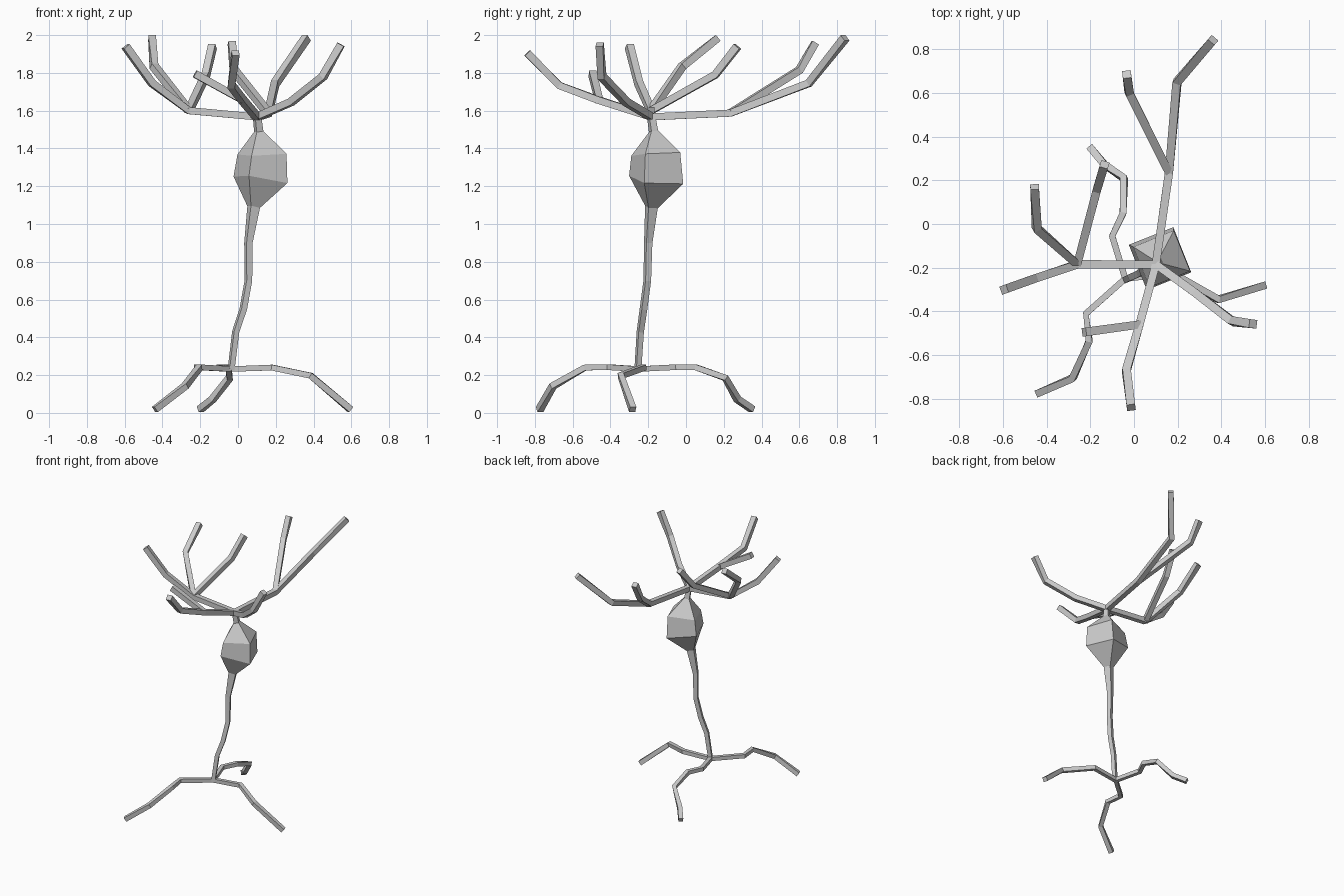
import bpy, bmesh, math
from mathutils import Vector

if "Cube" in bpy.data.objects:
    bpy.data.objects.remove(bpy.data.objects["Cube"])


def loft(name, points, radii, ref=(0, 0, 1), turn=45):
    """Capped four-sided tube through points; radii are centre-to-corner."""
    pts = [Vector(p) for p in points]
    n = len(pts)
    bm = bmesh.new()
    rings = []
    for i, p in enumerate(pts):
        t = (pts[min(i + 1, n - 1)] - pts[max(i - 1, 0)]).normalized()
        u = Vector(ref)
        u = (u - t * u.dot(t)).normalized()
        v = t.cross(u)
        ring = []
        for k in range(4):
            a = math.radians(turn + 90 * k)
            ring.append(bm.verts.new(p + radii[i] * (u * math.cos(a) + v * math.sin(a))))
        rings.append(ring)
    for a, b in zip(rings, rings[1:]):
        for k in range(4):
            j = (k + 1) % 4
            bm.faces.new((a[k], a[j], b[j], b[k]))
    bm.faces.new(rings[0][::-1])
    bm.faces.new(rings[-1])
    bmesh.ops.recalc_face_normals(bm, faces=bm.faces)
    me = bpy.data.meshes.new(name)
    bm.to_mesh(me)
    bm.free()
    ob = bpy.data.objects.new(name, me)
    bpy.context.collection.objects.link(ob)
    return ob


def branch(name, points, r0, r1):
    n = len(points) - 1
    loft(name, points, [r0 + (r1 - r0) * i / n for i in range(n + 1)])


# Stem, swollen cell body and neck in one loft: x, y, z, corner radius
body = [
    (-0.037, -0.255, 0.225, 0.020),
    (-0.012, -0.242, 0.43, 0.021),
    (0.028, -0.225, 0.55, 0.022),
    (0.055, -0.205, 0.70, 0.022),
    (0.055, -0.200, 0.90, 0.024),
    (0.083, -0.183, 1.09, 0.037),
    (0.119, -0.158, 1.234, 0.157),
    (0.127, -0.160, 1.37, 0.141),
    (0.110, -0.172, 1.49, 0.027),
    (0.100, -0.185, 1.575, 0.024),
]
a = math.radians(157)
loft("cell_body_and_stem", [b[:3] for b in body], [b[3] for b in body],
     ref=(math.cos(a), math.sin(a), 0), turn=0)

# Lower roots, spreading from the foot of the stem
foot = (-0.04, -0.25, 0.232)
roots = {
    "root_front_left": [foot, (-0.22, -0.41, 0.242), (-0.205, -0.535, 0.24),
                        (-0.28, -0.705, 0.142), (-0.44, -0.775, 0.018)],
    "root_back": [foot, (-0.10, -0.055, 0.242), (-0.05, 0.05, 0.242),
                  (-0.045, 0.208, 0.185), (-0.135, 0.272, 0.072), (-0.20, 0.35, 0.019)],
    "root_right": [foot, (0.18, -0.225, 0.24), (0.385, -0.345, 0.197),
                   (0.595, -0.282, 0.018)],
}
for name, pts in roots.items():
    branch(name, pts, 0.020, 0.024)

# Upper branches: each main limb starts at the crown, side shoots at its fork
crown = (0.10, -0.185, 1.567)
fork_left = (-0.26, -0.185, 1.60)
fork_back = (0.16, 0.235, 1.587)
fork_front = (0.025, -0.46, 1.655)
limbs = {
    "limb_left": [crown, fork_left, (-0.455, -0.25, 1.745), (-0.595, -0.30, 1.94)],
    "limb_left_shoot_outer": [fork_left, (-0.445, -0.02, 1.835), (-0.455, 0.17, 1.985)],
    "limb_left_shoot_inner": [fork_left, (-0.17, 0.155, 1.79), (-0.135, 0.272, 1.94)],
    "limb_back": [crown, fork_back, (0.197, 0.65, 1.745), (0.362, 0.842, 1.985)],
    "limb_back_shoot": [fork_back, (-0.022, 0.60, 1.815), (-0.033, 0.685, 1.96)],
    "limb_right": [crown, (0.28, -0.315, 1.645), (0.45, -0.445, 1.78), (0.545, -0.457, 1.95)],
    "limb_front": [crown, fork_front, (-0.035, -0.67, 1.733), (-0.013, -0.84, 1.905)],
    "limb_front_shoot": [fork_front, (-0.228, -0.495, 1.795)],
}
for name, pts in limbs.items():
    branch(name, pts, 0.026, 0.028)
